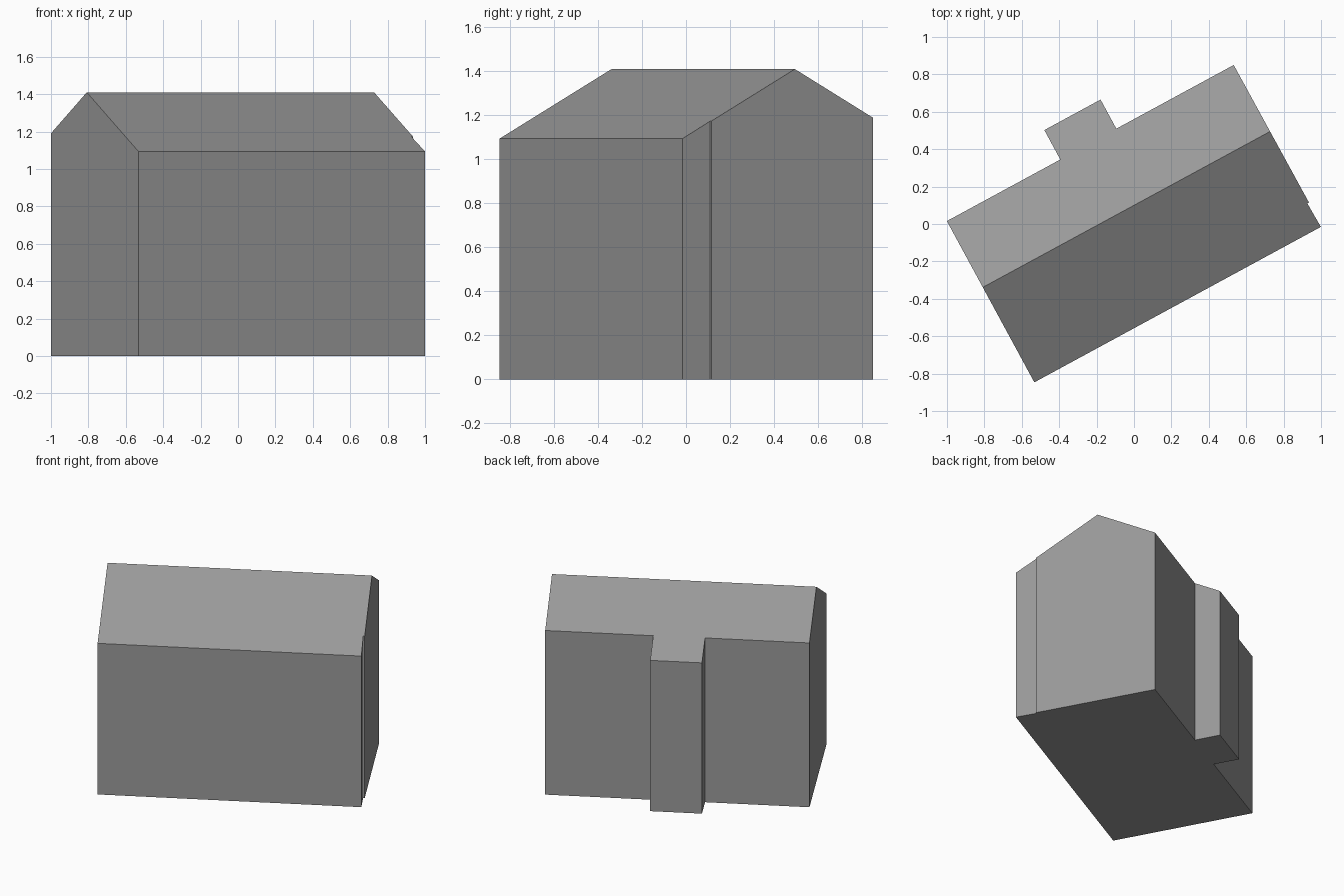
import bpy, bmesh, math
from mathutils import Matrix, Vector

cube = bpy.data.objects.get("Cube")
if cube:
    bpy.data.objects.remove(cube, do_unlink=True)

TURN = math.radians(28.48)
RIDGE_V, RIDGE_Z, PITCH = 0.088, 1.41, 0.546

grey = bpy.data.materials.new("plain grey")
grey.use_nodes = True
colour = (0.32, 0.32, 0.32, 1)
grey.diffuse_color = colour
grey.node_tree.nodes["Principled BSDF"].inputs["Base Color"].default_value = colour

# Footprint along and across the ridge: long block, slight side step, rear bay
footprint = [(-0.872, -0.49), (0.871, -0.49), (0.867, -0.345), (0.877, -0.345),
             (0.874, 0.493), (0.16, 0.493), (0.16, 0.67), (-0.182, 0.67),
             (-0.182, 0.491), (-0.872, 0.491)]

bm = bmesh.new()
floor = bm.faces.new([bm.verts.new((u, v, 0)) for u, v in footprint])

# Walls
walls = bmesh.ops.extrude_face_region(bm, geom=[floor], use_keep_orig=True)
top = [g for g in walls["geom"] if isinstance(g, bmesh.types.BMVert)]
bmesh.ops.translate(bm, verts=top, vec=(0, 0, 1))

# Ridge cut across the top and the gable ends
upper = {f for v in top for f in v.link_faces if f is not floor}
geom = list(upper) + list({e for f in upper for e in f.edges})
bmesh.ops.bisect_plane(bm, geom=geom, plane_co=(0, RIDGE_V, 0), plane_no=(0, 1, 0))

# Lift the top into a gable roof that runs on down over the bay
for v in bm.verts:
    if v.co.z > 0.5:
        v.co.z = RIDGE_Z - PITCH * abs(v.co.y - RIDGE_V)

bmesh.ops.recalc_face_normals(bm, faces=bm.faces)
bm.transform(Matrix.Rotation(TURN, 4, "Z"))
mesh = bpy.data.meshes.new("house_body")
bm.to_mesh(mesh)
bm.free()
mesh.materials.append(grey)
house = bpy.data.objects.new("house_body", mesh)
bpy.context.collection.objects.link(house)
